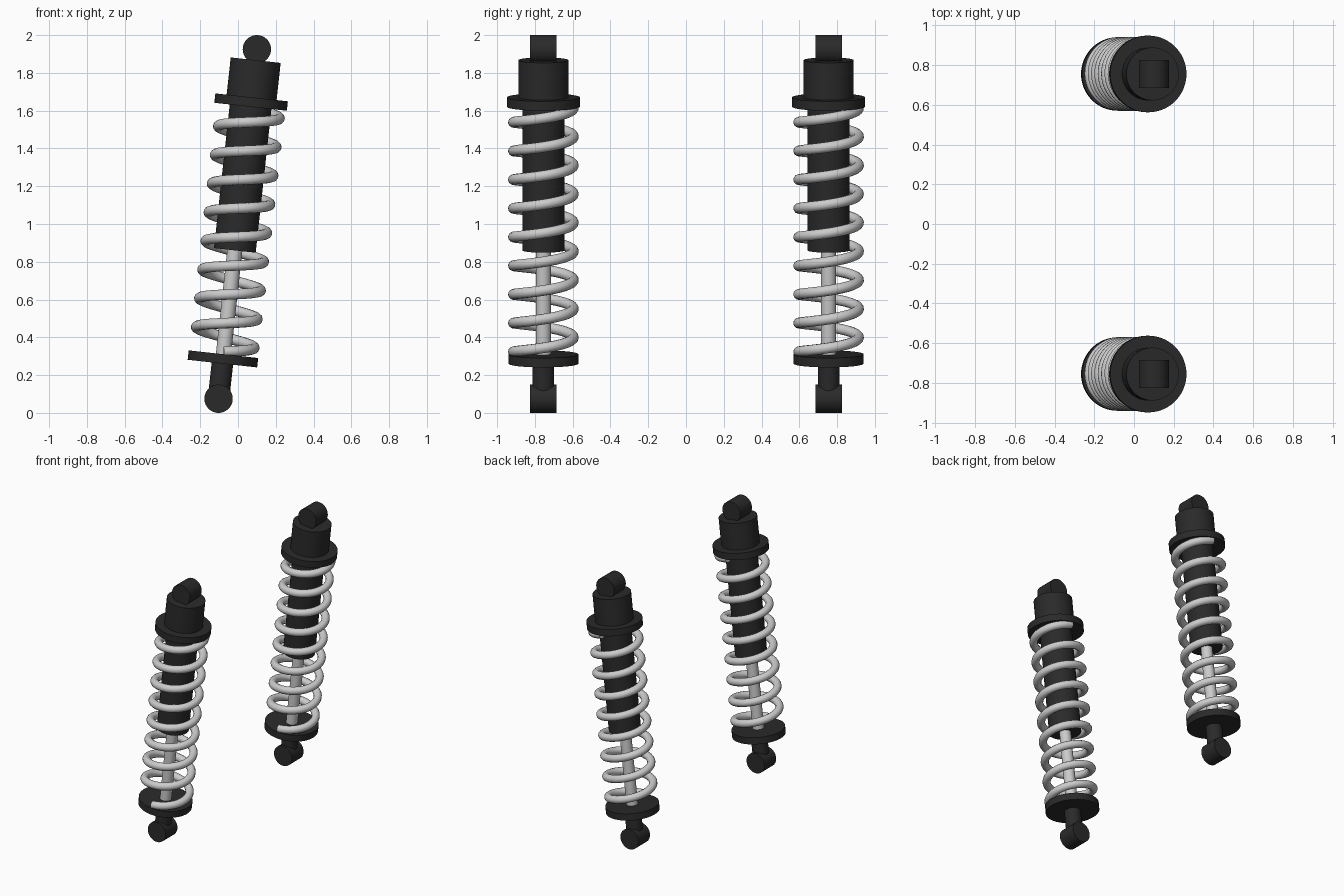
import bpy, bmesh, math
from mathutils import Vector, Matrix

if "Cube" in bpy.data.objects:
    bpy.data.objects.remove(bpy.data.objects["Cube"])


def material(name, v):
    m = bpy.data.materials.new(name)
    m.diffuse_color = (v, v, v, 1)
    m.use_nodes = True
    m.node_tree.nodes["Principled BSDF"].inputs["Base Color"].default_value = m.diffuse_color
    return m


BLACK = material("black", 0.023)
STEEL = material("light grey", 0.6)

# Axis of a damper, from the lower eye centre to the upper eye centre
LOW = Vector((-0.103, 0, 0.075))
HIGH = Vector((0.100, 0, 1.925))
LENGTH = (HIGH - LOW).length
TILT = Matrix.Rotation(math.atan2(HIGH.x - LOW.x, HIGH.z - LOW.z), 4, 'Y')


def add(name, mesh, mat, matrix):
    mesh.materials.clear()
    mesh.materials.append(mat)
    ob = bpy.data.objects.new(name, mesh)
    bpy.context.collection.objects.link(ob)
    ob.matrix_world = matrix
    bpy.ops.object.select_all(action='DESELECT')
    ob.select_set(True)
    bpy.context.view_layer.objects.active = ob
    bpy.ops.object.shade_smooth_by_angle(angle=math.radians(35))


def cylinder(name, radius, a, b, mat, matrix, sides=48):
    """Cylinder along local z from a to b."""
    bm = bmesh.new()
    bmesh.ops.create_cone(bm, cap_ends=True, segments=sides, radius1=radius, radius2=radius,
                          depth=b - a, matrix=Matrix.Translation((0, 0, (a + b) / 2)))
    me = bpy.data.meshes.new(name)
    bm.to_mesh(me)
    bm.free()
    add(name, me, mat, matrix)


def spring_mesh(radius, wire, start, pitch, turns, steps=48):
    """Right-handed coil along local z, starting at the front."""
    cu = bpy.data.curves.new("coil", 'CURVE')
    cu.dimensions = '3D'
    cu.bevel_depth = wire
    cu.bevel_resolution = 4
    cu.use_fill_caps = True
    sp = cu.splines.new('POLY')
    n = int(turns * steps)
    sp.points.add(n)
    for i, p in enumerate(sp.points):
        a = 2 * math.pi * i / steps - math.pi / 2
        p.co = (radius * math.cos(a), radius * math.sin(a), start + pitch * i / steps, 1)
    ob = bpy.data.objects.new("coil", cu)
    bpy.context.collection.objects.link(ob)
    me = bpy.data.meshes.new_from_object(ob.evaluated_get(bpy.context.evaluated_depsgraph_get()))
    bpy.data.objects.remove(ob)
    return me


for side, y in (("front", -0.755), ("back", 0.755)):
    base = Matrix.Translation(LOW + Vector((0, y, 0))) @ TILT

    # Mounting eyes: short cylinders lying along y
    for end, t in (("lower", 0), ("upper", LENGTH)):
        eye = base @ Matrix.Translation((0, 0, t)) @ Matrix.Rotation(math.pi / 2, 4, 'X')
        cylinder(f"{side}_{end}_eye", 0.075, -0.07, 0.07, BLACK, eye)

    # Lower stem, spring seats, damper body and cap
    cylinder(f"{side}_lower_stem", 0.057, 0.03, 0.20, BLACK, base)
    cylinder(f"{side}_lower_spring_seat", 0.185, 0.187, 0.237, BLACK, base, 64)
    cylinder(f"{side}_damper_body", 0.111, 0.79, 1.57, BLACK, base)
    cylinder(f"{side}_upper_spring_seat", 0.193, 1.555, 1.605, BLACK, base, 64)
    cylinder(f"{side}_top_cap", 0.133, 1.60, 1.803, BLACK, base)

    # Piston rod and coil spring
    cylinder(f"{side}_piston_rod", 0.04, 0.23, 0.80, STEEL, base)
    add(f"{side}_spring", spring_mesh(0.159, 0.028, 0.25, 0.1528, 8.5), STEEL, base)
